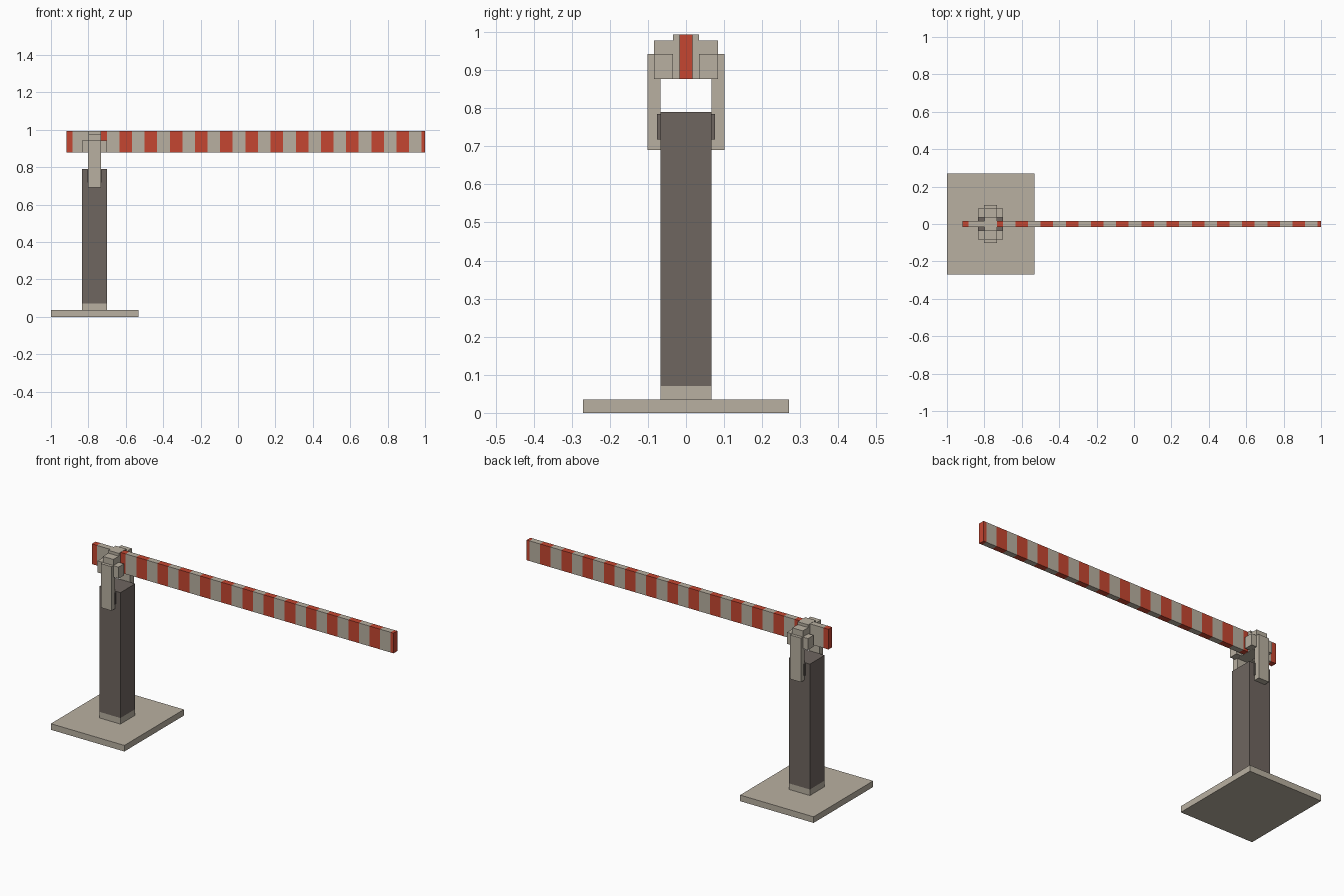
import bpy, bmesh
from mathutils import Vector

if "Cube" in bpy.data.objects:
    bpy.data.objects.remove(bpy.data.objects["Cube"])


def material(name, rgb):
    m = bpy.data.materials.new(name)
    lin = [(c / 255 / 12.92 if c < 11 else ((c / 255 + 0.055) / 1.055) ** 2.4) for c in rgb]
    m.diffuse_color = (*lin, 1)
    m.use_nodes = True
    m.node_tree.nodes["Principled BSDF"].inputs["Base Color"].default_value = m.diffuse_color
    return m


STONE = material("warm light grey", (185, 176, 161))
DARK = material("dark grey", (111, 102, 96))
RED = material("barrier red", (197, 70, 49))


def box(name, x, y, z, mat):
    """Box from (min, max) pairs on each axis."""
    bm = bmesh.new()
    bmesh.ops.create_cube(bm, size=1)
    for v in bm.verts:
        v.co = Vector([(a + b) / 2 + c * (b - a) for c, (a, b) in zip(v.co, (x, y, z))])
    me = bpy.data.meshes.new(name)
    bm.to_mesh(me)
    bm.free()
    me.materials.append(mat)
    ob = bpy.data.objects.new(name, me)
    bpy.context.collection.objects.link(ob)
    return ob


PX = -0.767                                  # post centre


def around(h):
    return (PX - h, PX + h)


# base and post
box("base_plate", (-1, -0.533), (-0.27, 0.27), (0, 0.035), STONE)
box("post_foot", around(0.067), (-0.067, 0.067), (0.035, 0.07), STONE)
box("post", around(0.067), (-0.067, 0.067), (0.07, 0.79), DARK)
box("pivot_pin", around(0.038), (-0.076, 0.076), (0.718, 0.785), DARK)

# bracket: two hanging arms, two cheek plates and a crossbar over the beam
for side, s in (("front", -1), ("back", 1)):
    box(f"{side}_arm", around(0.034), sorted((s * 0.067, s * 0.101)), (0.69, 0.943), STONE)
    box(f"{side}_cheek", around(0.067), sorted((s * 0.034, s * 0.084)), (0.877, 0.943), STONE)
box("crossbar", around(0.0335), (-0.0835, 0.0835), (0.8765, 0.978), STONE)
box("bracket_cap", around(0.0335), (-0.034, 0.034), (0.978, 0.994), STONE)

# striped beam: cut at each stripe edge, then coloured alternately
beam = box("barrier_beam", (-0.917, 1), (-0.017, 0.017), (0.877, 0.993), STONE)
beam.data.materials.append(RED)
STEP = 0.1347
stripes = [(-0.917, -0.885)] + [(-0.634 + STEP * k, -0.634 + STEP * k + 0.067) for k in range(-1, 13)]
bm = bmesh.new()
bm.from_mesh(beam.data)
for x in [e for s in stripes for e in s]:
    if -0.916 < x < 0.999:
        bmesh.ops.bisect_plane(bm, geom=bm.verts[:] + bm.edges[:] + bm.faces[:],
                               plane_co=(x, 0, 0), plane_no=(1, 0, 0))
for f in bm.faces:
    cx = f.calc_center_median().x
    f.material_index = int(any(a - 0.001 <= cx <= b + 0.001 for a, b in stripes))
bm.to_mesh(beam.data)
bm.free()
